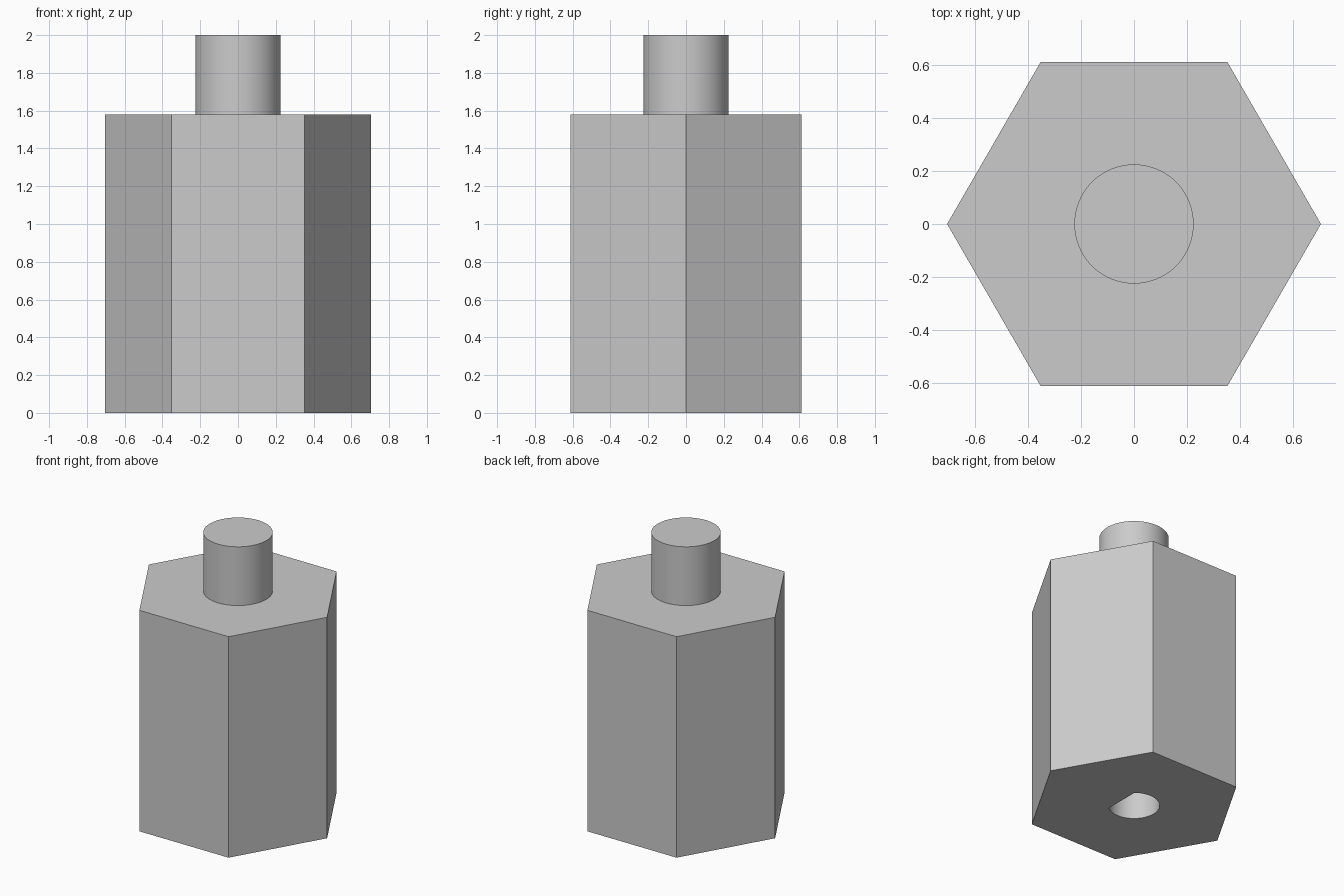
import bpy
import bmesh
from math import cos, sin, pi, acos, radians

if "Cube" in bpy.data.objects:
    bpy.data.objects.remove(bpy.data.objects["Cube"], do_unlink=True)

HEX_RADIUS, BODY_TOP = 0.705, 1.58
STUD_RADIUS, TOTAL_HEIGHT = 0.225, 2.0
BORE_RADIUS, BORE_FLAT, BORE_DEPTH = 0.166, 0.105, 0.8

grey = bpy.data.materials.new("light_grey")
grey.use_nodes = True
colour = (0.6, 0.6, 0.6, 1)
grey.diffuse_color = colour
grey.node_tree.nodes["Principled BSDF"].inputs["Base Color"].default_value = colour


def arc(radius, start, end, count):
    """Evenly spaced points from start to end, both included."""
    angles = [start + (end - start) * i / (count - 1) for i in range(count)]
    return [(radius * cos(a), radius * sin(a)) for a in angles]


def prism(name, outline, bottom, top):
    """Upright solid with the given counter-clockwise outline."""
    bm = bmesh.new()
    base = bm.faces.new([bm.verts.new((x, y, bottom)) for x, y in outline])
    result = bmesh.ops.extrude_face_region(bm, geom=[base], use_keep_orig=True)
    raised = [v for v in result["geom"] if isinstance(v, bmesh.types.BMVert)]
    bmesh.ops.translate(bm, verts=raised, vec=(0, 0, top - bottom))
    bmesh.ops.recalc_face_normals(bm, faces=bm.faces[:])
    mesh = bpy.data.meshes.new(name)
    bm.to_mesh(mesh)
    bm.free()
    mesh.materials.append(grey)
    obj = bpy.data.objects.new(name, mesh)
    bpy.context.collection.objects.link(obj)
    return obj


def select_only(obj):
    bpy.ops.object.select_all(action="DESELECT")
    obj.select_set(True)
    bpy.context.view_layer.objects.active = obj


# Hexagonal body and round stud
body = prism("hex_body", arc(HEX_RADIUS, 0, 2 * pi, 7)[:-1], 0, BODY_TOP)
stud = prism("top_stud", arc(STUD_RADIUS, 0, 2 * pi, 65)[:-1],
             BODY_TOP - 0.02, TOTAL_HEIGHT)

# D-shaped blind bore in the underside, with its flat towards +x
half = acos(BORE_FLAT / BORE_RADIUS)
cutter = prism("bore_cutter", arc(BORE_RADIUS, half, 2 * pi - half, 48),
               -0.1, BORE_DEPTH)
cutter.hide_render = True
select_only(body)
bore = body.modifiers.new("bore", "BOOLEAN")
bore.operation = "DIFFERENCE"
bore.solver = "EXACT"
bore.object = cutter
bpy.ops.object.modifier_apply(modifier=bore.name)
bpy.data.objects.remove(cutter, do_unlink=True)

# Smooth round walls, crisp edges
for part in (body, stud):
    select_only(part)
    bpy.ops.object.shade_smooth_by_angle(angle=radians(30))
